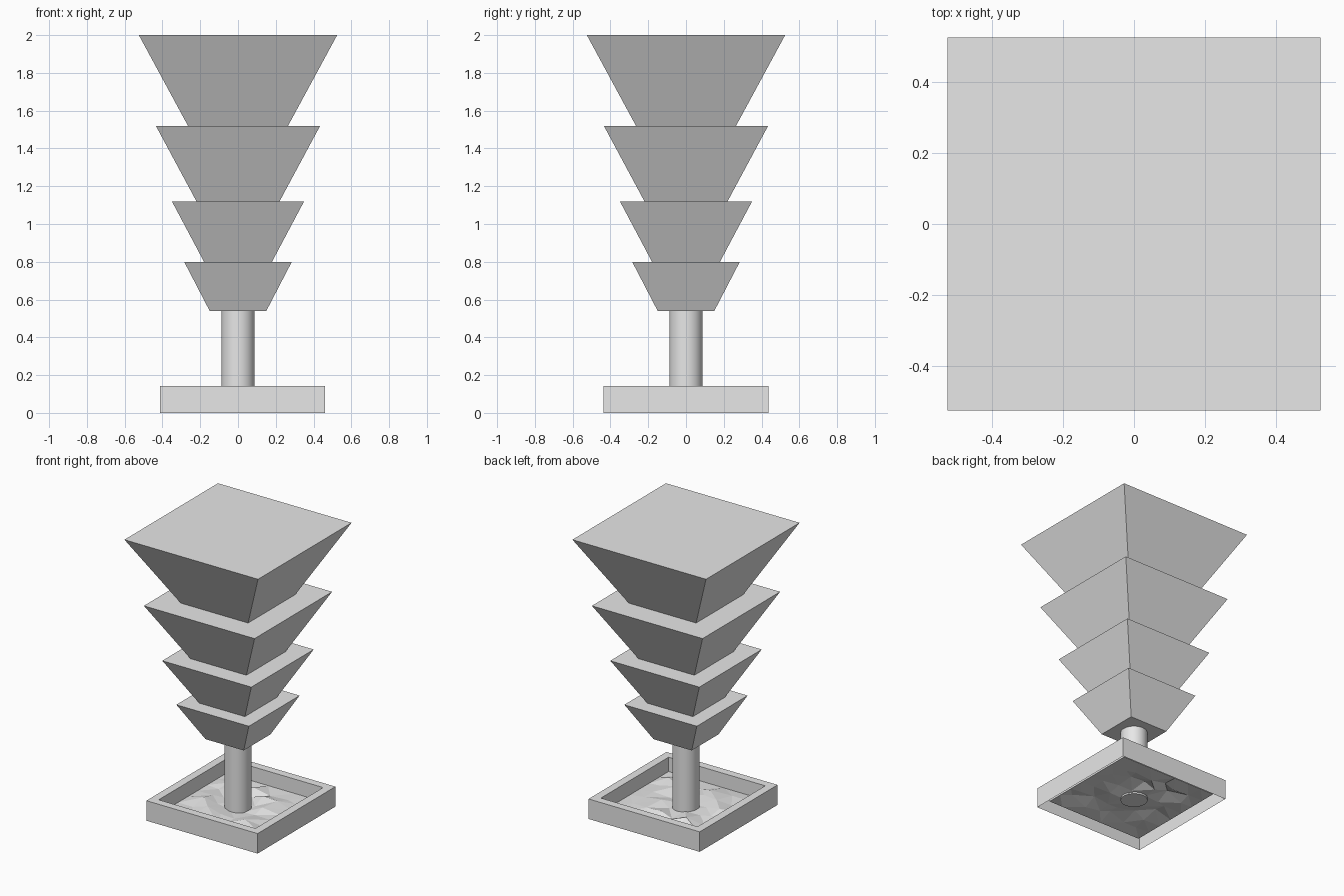
import bpy, bmesh, math, random

random.seed(4)
cube = bpy.data.objects.get("Cube")
if cube:
    bpy.data.objects.remove(cube)

grey = bpy.data.materials.new("light_grey")
grey.use_nodes = True
grey.diffuse_color = (0.8, 0.8, 0.8, 1)
grey.node_tree.nodes["Principled BSDF"].inputs["Base Color"].default_value = (0.8, 0.8, 0.8, 1)


def finish(bm, name, location=(0, 0, 0)):
    mesh = bpy.data.meshes.new(name)
    bm.to_mesh(mesh)
    bm.free()
    mesh.materials.append(grey)
    obj = bpy.data.objects.new(name, mesh)
    obj.location = location
    bpy.context.collection.objects.link(obj)
    return obj


def ring(bm, half, z):
    return [bm.verts.new((sx * half, sy * half, z))
            for sx, sy in ((-1, -1), (1, -1), (1, 1), (-1, 1))]


def bridge(bm, a, b):
    for i in range(4):
        j = (i + 1) % 4
        bm.faces.new((a[i], a[j], b[j], b[i]))


# Stacked foliage tiers: square frustums widening upward
tiers = [("lowest", 0.54, 0.80, 0.15, 0.285),
         ("lower", 0.80, 1.12, 0.18, 0.35),
         ("upper", 1.12, 1.52, 0.22, 0.435),
         ("top", 1.52, 2.00, 0.265, 0.525)]
for label, z0, z1, h0, h1 in tiers:
    bm = bmesh.new()
    low, high = ring(bm, h0, z0), ring(bm, h1, z1)
    bridge(bm, low, high)
    bm.faces.new(low[::-1])
    bm.faces.new(high)
    finish(bm, label + "_foliage_tier")

# Round trunk
bm = bmesh.new()
bmesh.ops.create_cone(bm, cap_ends=True, segments=32, radius1=0.088,
                      radius2=0.088, depth=0.51)
trunk = finish(bm, "trunk", (0, 0, 0.285))
bpy.context.view_layer.objects.active = trunk
trunk.select_set(True)
bpy.ops.object.shade_smooth_by_angle(angle=math.radians(40))
trunk.select_set(False)

# Planter: outer walls, flat rim and inner walls, open underneath
OFFSET = 0.023
bm = bmesh.new()
loops = [ring(bm, h, z) for h, z in ((0.437, 0), (0.437, 0.142), (0.38, 0.142), (0.38, 0.04))]
for a, b in zip(loops, loops[1:]):
    bridge(bm, a, b)
finish(bm, "planter_frame", (OFFSET, 0, 0))

# Faceted soil with a low, uneven surface
bm = bmesh.new()
bmesh.ops.create_grid(bm, x_segments=7, y_segments=7, size=0.38)
for v in bm.verts:
    v.co.z = 0.04
    if max(abs(v.co.x), abs(v.co.y)) < 0.37:
        v.co.x += random.uniform(-0.025, 0.025)
        v.co.y += random.uniform(-0.025, 0.025)
        v.co.z += random.uniform(-0.005, 0.035)
bmesh.ops.triangulate(bm, faces=bm.faces[:])
finish(bm, "soil", (OFFSET, 0, 0))
